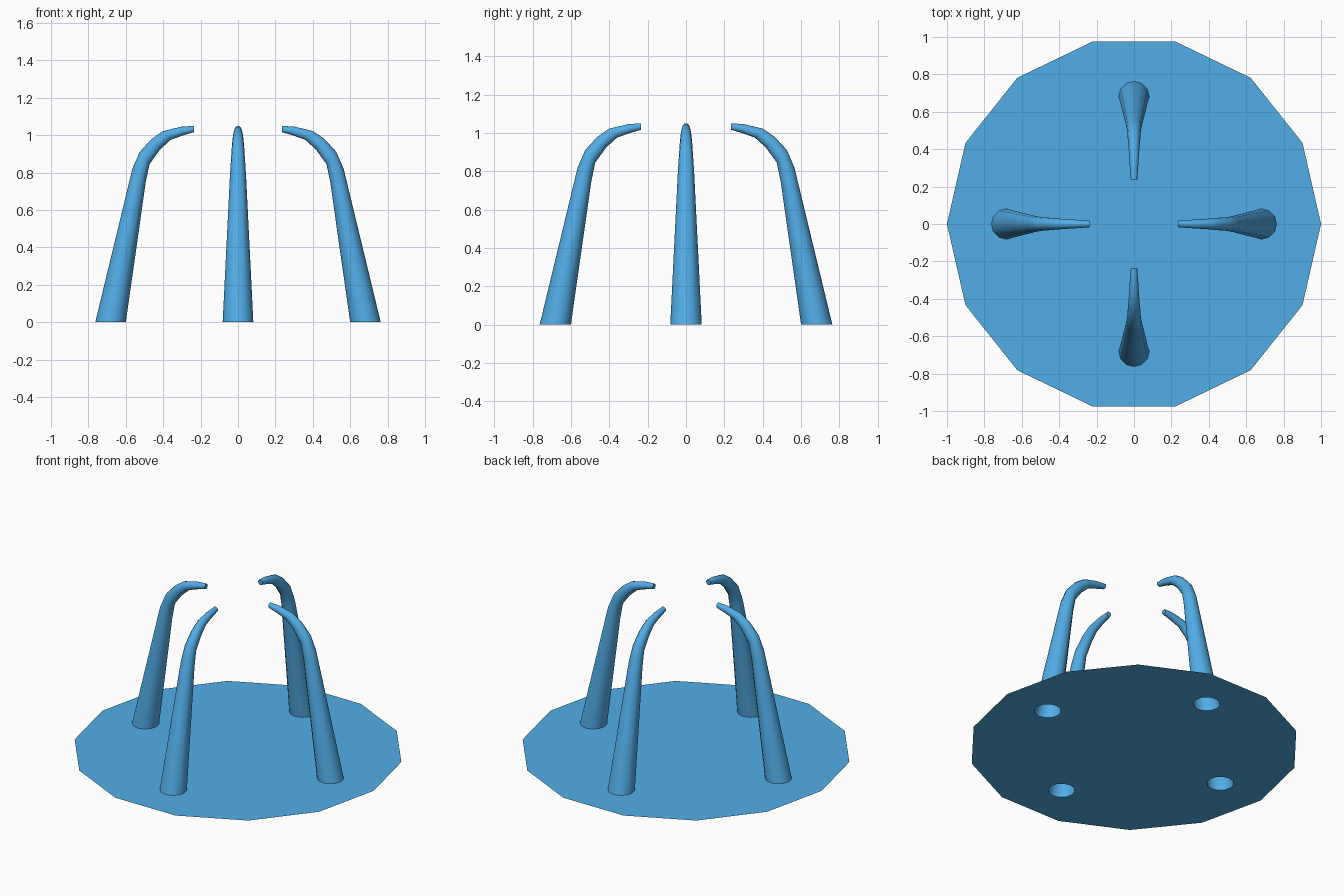
import bpy, bmesh
from math import cos, sin, pi, radians
from mathutils import Matrix, Vector

if "Cube" in bpy.data.objects:
    bpy.data.objects.remove(bpy.data.objects["Cube"])

SIDES = 12
# Leg profile: outer point (r, z), inner point (r, z), half width
SECTIONS = [((.763, 0), (.60, 0), .082),
            ((.565, .82), (.493, .75), .043),
            ((.526, .91), (.473, .845), .037),
            ((.462, .98), (.415, .925), .032),
            ((.40, 1.022), (.36, .975), .027),
            ((.305, 1.045), (.29, 1.0), .022),
            ((.235, 1.05), (.235, 1.016), .017)]

blue = bpy.data.materials.new("blue")
blue.diffuse_color = (.085, .42, .8, 1)
blue.use_nodes = True
blue.node_tree.nodes["Principled BSDF"].inputs["Base Color"].default_value = blue.diffuse_color


def ring(section):
    outer, inner, half = section
    o, i = Vector((outer[0], 0, outer[1])), Vector((inner[0], 0, inner[1]))
    mid, arm = (o + i) / 2, (o - i) / 2
    return [mid + arm * cos(2 * pi * k / SIDES) + Vector((0, half * sin(2 * pi * k / SIDES), 0))
            for k in range(SIDES)]


def finish(name, bm):
    mesh = bpy.data.meshes.new(name)
    bm.to_mesh(mesh)
    bm.free()
    mesh.materials.append(blue)
    obj = bpy.data.objects.new(name, mesh)
    bpy.context.collection.objects.link(obj)
    return obj


def make_leg(name, turn):
    # Hollow curved leg, open at the foot and capped at the tip
    bm = bmesh.new()
    rings = [[bm.verts.new(turn @ p) for p in ring(s)] for s in SECTIONS]
    for a, b in zip(rings, rings[1:]):
        for k in range(SIDES):
            n = (k + 1) % SIDES
            bm.faces.new((a[k], a[n], b[n], b[k]))
    bm.faces.new(rings[-1])
    obj = finish(name, bm)
    bpy.ops.object.select_all(action='DESELECT')
    obj.select_set(True)
    bpy.context.view_layer.objects.active = obj
    bpy.ops.object.shade_smooth_by_angle(angle=radians(40))


def add_loop(bm, points):
    verts = [bm.verts.new(p) for p in points]
    return [bm.edges.new((verts[k - 1], verts[k])) for k in range(len(verts))]


turns = [Matrix.Rotation(k * pi / 2, 3, 'Z') for k in range(4)]

# Four legs bending inward
for name, turn in zip(("right_leg", "back_leg", "left_leg", "front_leg"), turns):
    make_leg(name, turn)

# Thin 14-sided base plate with a hole under each leg
bm = bmesh.new()
edges = add_loop(bm, [(cos(2 * pi * k / 14), sin(2 * pi * k / 14), 0) for k in range(14)])
for turn in turns:
    edges += add_loop(bm, [turn @ p for p in ring(SECTIONS[0])])
bmesh.ops.triangle_fill(bm, edges=edges, use_beauty=True, use_dissolve=False, normal=(0, 0, 1))
for f in bm.faces:
    if f.normal.z < 0:
        f.normal_flip()
finish("base_plate", bm)
